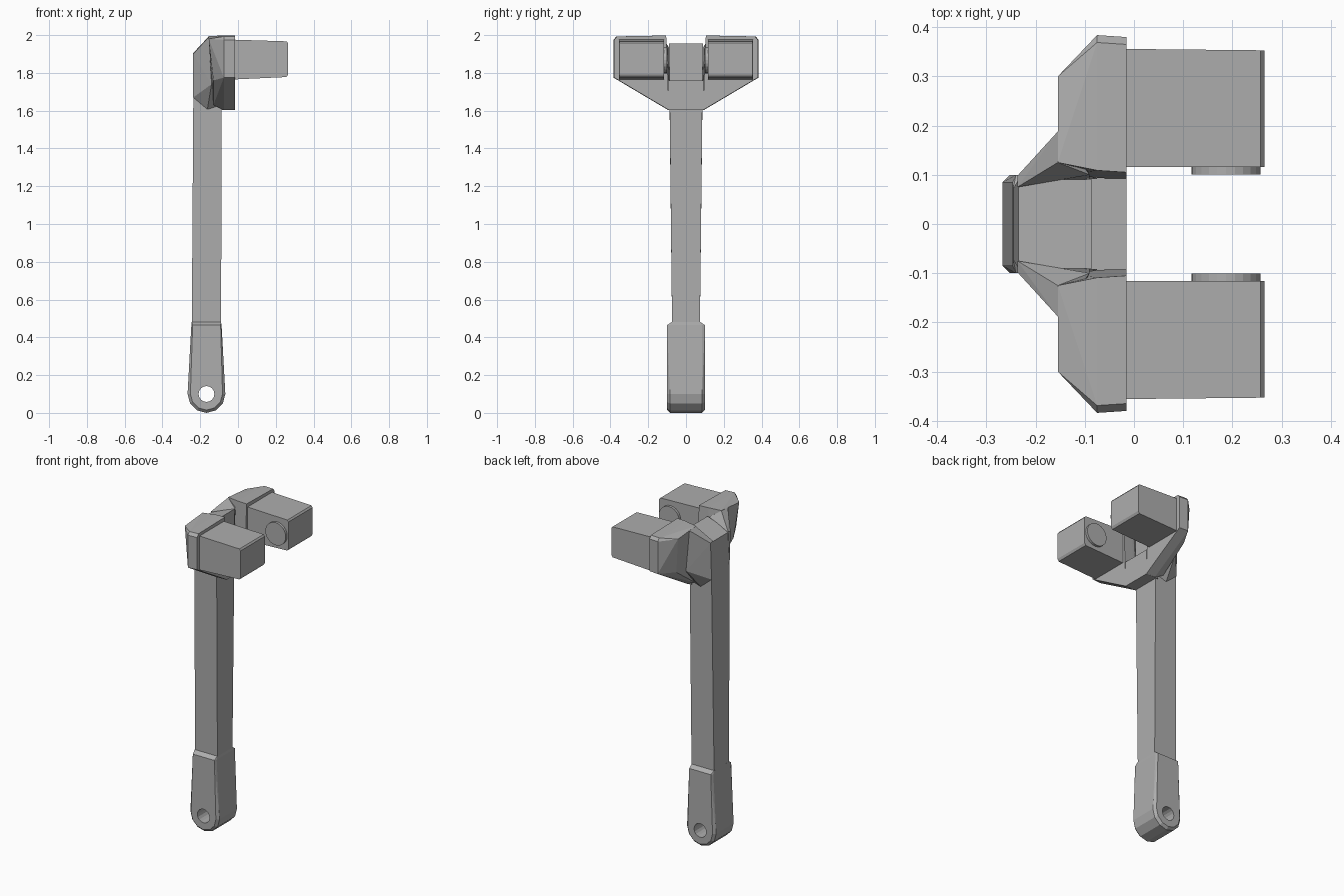
import bpy, bmesh, math
from mathutils import Matrix

old = bpy.data.objects.get("Cube")
if old:
    bpy.data.objects.remove(old, do_unlink=True)

grey = bpy.data.materials.new("mid grey")
grey.use_nodes = True
colour = (0.42, 0.42, 0.42, 1)
grey.diffuse_color = colour
grey.node_tree.nodes["Principled BSDF"].inputs["Base Color"].default_value = colour


def finish(bm, name):
    bmesh.ops.recalc_face_normals(bm, faces=bm.faces)
    mesh = bpy.data.meshes.new(name)
    bm.to_mesh(mesh)
    bm.free()
    mesh.materials.append(grey)
    obj = bpy.data.objects.new(name, mesh)
    bpy.context.collection.objects.link(obj)
    return obj


def hull(name, points, side=1):
    """Faceted solid around a few corner points, optionally mirrored in y."""
    bm = bmesh.new()
    for x, y, z in points:
        bm.verts.new((x, y * side, z))
    bmesh.ops.convex_hull(bm, input=bm.verts[:])
    bmesh.ops.dissolve_limit(bm, angle_limit=0.02, verts=bm.verts[:], edges=bm.edges[:])
    return finish(bm, name)


def both(points):
    return [(x, s * y, z) for x, y, z in points for s in (1, -1)]


def cylinder(name, x, y, z, radius, depth, sides):
    bm = bmesh.new()
    bmesh.ops.create_cone(bm, cap_ends=True, segments=sides, radius1=radius,
                          radius2=radius, depth=depth,
                          matrix=Matrix.Translation((x, y, z)) @ Matrix.Rotation(math.pi / 2, 4, 'X'))
    return finish(bm, name)


# Long tapered shaft with a sloping top
hull("shaft", both([(-0.245, 0.073, 0.4), (-0.09, 0.073, 0.4),
                    (-0.235, 0.09, 1.9), (-0.085, 0.09, 1.955)]))

# Grip: rounded end, chamfered collar and a through hole
eye_x, eye_z = -0.167, 0.1
grip_points = [(-0.24, 0.1, 0.465), (-0.092, 0.1, 0.465),
               (-0.245, 0.074, 0.482), (-0.09, 0.074, 0.482),
               (-0.247, 0.085, 0.465), (-0.087, 0.085, 0.465)]
for i in range(7):
    a = math.pi + math.pi * i / 6
    for r, y in ((0.1, 0.085), (0.085, 0.1)):
        grip_points.append((eye_x + r * math.cos(a), y, eye_z + r * math.sin(a)))
grip = hull("grip", both(grip_points))
cutter = cylinder("eye_cutter", eye_x, 0, eye_z, 0.042, 0.4, 16)
cutter.hide_render = True
cutter.hide_viewport = True
cutter.display_type = 'WIRE'
cut = grip.modifiers.new("eye", 'BOOLEAN')
cut.operation = 'DIFFERENCE'
cut.solver = 'EXACT'
cut.object = cutter

# Lower bridge joining the two sides of the head
hull("head_bridge", both([(x, 0.092, z) for x in (-0.1, -0.015) for z in (1.603, 1.76)]))

for side, label in ((1, "back"), (-1, "front")):
    # Head side: sloping underside, chamfered rim, wedge at the rear
    rim = [(0.09, 1.603), (0.105, 1.998), (0.365, 1.993), (0.38, 1.975), (0.38, 1.775)]
    points = [(-0.015, y, z) for y, z in rim]
    points += [(-0.075, y + 0.004, z) for y, z in rim]
    points += [(-0.155, 0.3, 1.98), (-0.155, 0.125, 1.995),
               (-0.13, 0.28, 1.76), (-0.13, 0.1, 1.63)]
    hull(label + "_head_side", points, side)

    # Gusset blending the head side into the shaft
    hull(label + "_gusset", [
        (-0.237, 0.075, 1.905), (-0.237, 0.098, 1.9), (-0.237, 0.088, 1.67),
        (-0.155, 0.125, 1.993), (-0.155, 0.188, 1.99), (-0.14, 0.2, 1.74),
        (-0.162, 0.088, 1.607), (-0.09, 0.088, 1.63), (-0.09, 0.1, 1.95)], side)

    # Block jaw with a narrow chamfered tip
    jaw = []
    for x, low, high in ((-0.03, 1.765, 1.976), (0.257, 1.778, 1.967), (0.265, 1.792, 1.957)):
        jaw += [(x, y, z) for y in (0.116, 0.356 - 0.01 * (x + 0.03)) for z in (low, high)]
    hull(label + "_jaw", jaw, side)

    # Round pad on the inner face of the jaw
    cylinder(label + "_pad", 0.187, side * 0.111, 1.868, 0.07, 0.02, 24)
